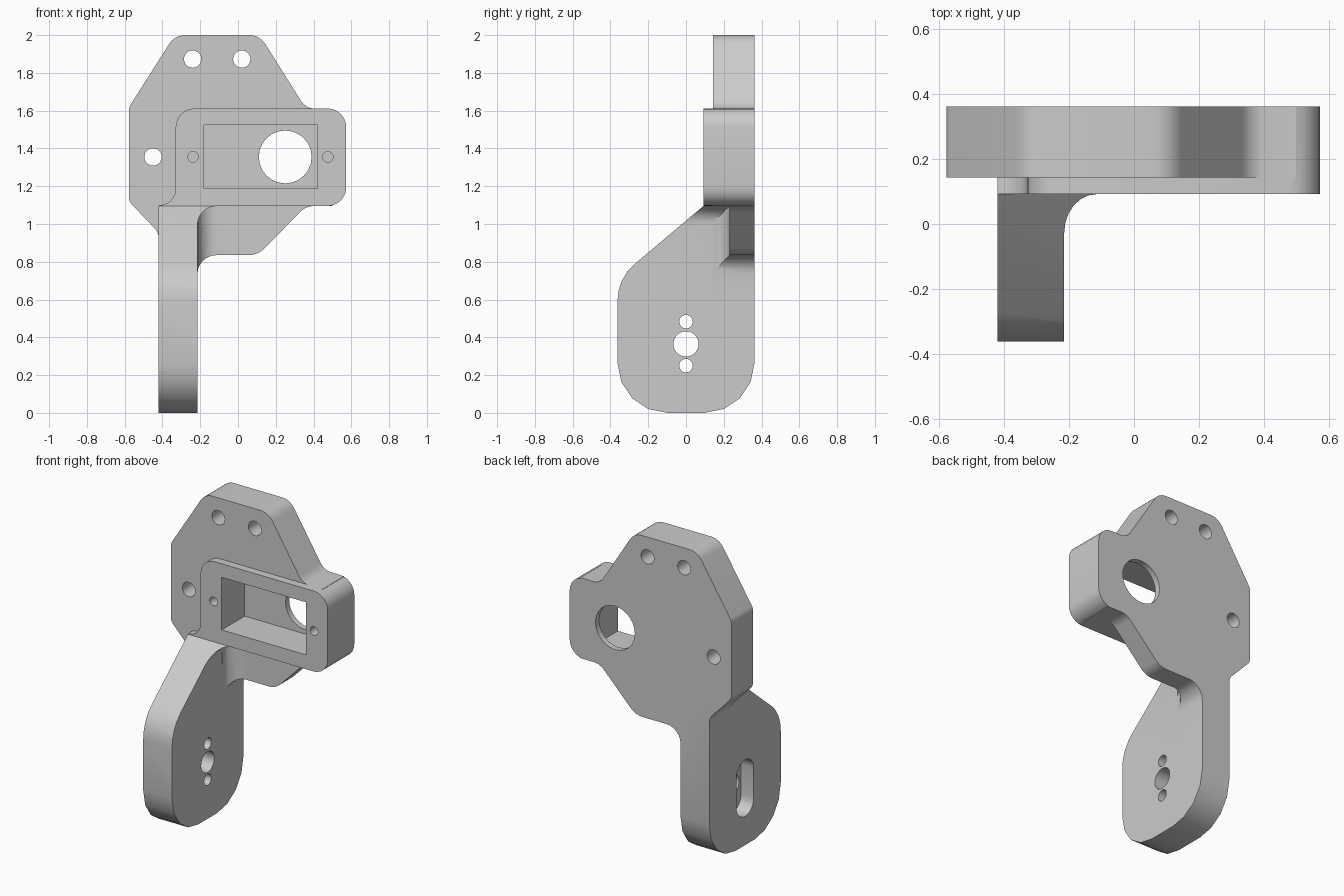
import bpy, bmesh, math
from mathutils import Vector

if "Cube" in bpy.data.objects:
    bpy.data.objects.remove(bpy.data.objects["Cube"])

grey = bpy.data.materials.new("light grey")
grey.diffuse_color = (0.6, 0.6, 0.6, 1)
grey.use_nodes = True
grey.node_tree.nodes["Principled BSDF"].inputs["Base Color"].default_value = grey.diffuse_color


def rounded(points, seg=6):
    """Outline from (u, v, radius) corners, with each corner turned into an arc."""
    out, n = [], len(points)
    for i, (u, v, r) in enumerate(points):
        p = Vector((u, v))
        if r == 0:
            out.append(p)
            continue
        d1 = (Vector(points[i - 1][:2]) - p).normalized()
        d2 = (Vector(points[(i + 1) % n][:2]) - p).normalized()
        half = d1.angle(d2) / 2
        t = r / math.tan(half)
        c = p + (d1 + d2).normalized() * (r / math.sin(half))
        s, e = p + d1 * t - c, p + d2 * t - c
        a = math.atan2(s.y, s.x)
        sweep = math.atan2(s.x * e.y - s.y * e.x, s.dot(e))
        out += [c + r * Vector((math.cos(a + sweep * k / seg), math.sin(a + sweep * k / seg)))
                for k in range(seg + 1)]
    return out


def circle(u, v, r, n=24):
    return [Vector((u + r * math.cos(2 * math.pi * k / n), v + r * math.sin(2 * math.pi * k / n)))
            for k in range(n)]


def prism(name, outline, axis, lo, hi):
    """Extrude a 2D outline along one axis, from lo to hi."""
    place = {"X": lambda p, w: (w, p.x, p.y),
             "Y": lambda p, w: (p.x, w, p.y),
             "Z": lambda p, w: (p.x, p.y, w)}[axis]
    bm = bmesh.new()
    a = [bm.verts.new(place(p, lo)) for p in outline]
    b = [bm.verts.new(place(p, hi)) for p in outline]
    n = len(outline)
    bm.faces.new(a)
    bm.faces.new(b[::-1])
    for i in range(n):
        j = (i + 1) % n
        bm.faces.new((a[j], a[i], b[i], b[j]))
    bmesh.ops.recalc_face_normals(bm, faces=bm.faces)
    mesh = bpy.data.meshes.new(name)
    bm.to_mesh(mesh)
    bm.free()
    mesh.materials.append(grey)
    ob = bpy.data.objects.new(name, mesh)
    bpy.context.collection.objects.link(ob)
    return ob


def combine(ob, other, op, keep=False):
    mod = ob.modifiers.new("cut", "BOOLEAN")
    mod.operation, mod.object, mod.solver = op, other, "EXACT"
    bpy.context.view_layer.objects.active = ob
    bpy.ops.object.modifier_apply(modifier=mod.name)
    if not keep:
        bpy.data.objects.remove(other)


BACK, FRONT, PLATE_FRONT, SHELF = 0.3625, 0.092, 0.143, 1.095

# Mounting plate with a lobe on the right and a stem going down into the arm
bracket = prism("bracket", rounded([
    (-0.578, 1.617, 0.07), (-0.335, 2.0, 0.1), (0.115, 2.0, 0.1), (0.36, 1.61, 0.09),
    (0.5, 1.61, 0), (0.5, SHELF, 0), (0.36, SHELF, 0.1), (0.105, 0.835, 0.12),
    (-0.215, 0.835, 0.1), (-0.215, 0.6, 0), (-0.42, 0.6, 0), (-0.42, 0.955, 0.08),
    (-0.578, 1.12, 0.07)]), "Y", PLATE_FRONT, BACK)

# Arm: side profile, trimmed by its front outline
arm = prism("arm", rounded([
    (BACK, 0, 0.265), (BACK, SHELF, 0), (FRONT, SHELF, 0),
    (-BACK, 0.712, 0.25), (-BACK, 0, 0.265)], 4), "X", -0.8, 0.8)
arm_outline = prism("arm_outline", rounded([
    (-0.42, -0.2, 0), (-0.215, -0.2, 0), (-0.215, 0.835, 0.1),
    (0.0, 0.835, 0), (0.0, 1.3, 0), (-0.42, 1.3, 0)]), "Y", -1, 1)
combine(arm, arm_outline, "INTERSECT")

# Relief beside the arm, filleted against the plate and under the housing
relief = prism("relief", rounded([
    (-0.215, -1, 0), (-0.215, 0.23, 0.1), (1, 0.23, 0), (1, -1, 0)]), "Z", 0.3, 1.5)
relief_front = prism("relief_front", rounded([
    (-0.5, 0.4, 0), (-0.5, 0.5, 0), (-0.215, 0.5, 0), (-0.215, SHELF, 0.1),
    (1.2, SHELF, 0), (1.2, 0.4, 0)]), "Y", -1.2, 1)
combine(relief, relief_front, "INTERSECT")
combine(arm, relief, "DIFFERENCE", keep=True)
combine(bracket, relief, "DIFFERENCE")
combine(bracket, arm, "UNION")

# Raised motor housing, blending into the top of the arm
housing = prism("housing", rounded([
    (-0.33, 1.612, 0.1), (0.573, 1.612, 0.1), (0.573, SHELF, 0.1),
    (-0.42, SHELF, 0), (-0.42, SHELF + 0.004, 0), (-0.33, SHELF + 0.004, 0.088)]),
    "Y", FRONT, BACK)
combine(bracket, housing, "UNION")

# Housing pocket and the round opening in its back wall
box = [Vector(p) for p in ((-0.18, 1.187), (0.42, 1.187), (0.42, 1.525), (-0.18, 1.525))]
combine(bracket, prism("pocket", box, "Y", -0.5, 0.325), "DIFFERENCE")
combine(bracket, prism("opening", circle(0.25, 1.355, 0.14), "Y", 0.28, 0.6), "DIFFERENCE")

# Blind screw holes beside the pocket, through holes in the plate
for x in (-0.238, 0.476):
    combine(bracket, prism("screw_hole", circle(x, 1.355, 0.028, 16), "Y", -0.5, 0.3), "DIFFERENCE")
for x, z in ((-0.24, 1.873), (0.02, 1.873), (-0.45, 1.355)):
    combine(bracket, prism("plate_hole", circle(x, z, 0.046), "Y", -0.5, 0.6), "DIFFERENCE")

# Pivot holes through the arm and the slot recessed in its outer side
for z, r in ((0.25, 0.036), (0.365, 0.067), (0.483, 0.036)):
    combine(bracket, prism("pivot_hole", circle(0, z, r), "X", -0.8, 0), "DIFFERENCE")
slot = rounded([(-0.088, 0.185, 0.087), (0.088, 0.185, 0.087),
                (0.088, 0.548, 0.087), (-0.088, 0.548, 0.087)])
combine(bracket, prism("slot", slot, "X", -0.8, -0.33), "DIFFERENCE")

bpy.ops.object.select_all(action="DESELECT")
bracket.select_set(True)
bpy.context.view_layer.objects.active = bracket
bpy.ops.object.shade_smooth_by_angle(angle=math.radians(30))
